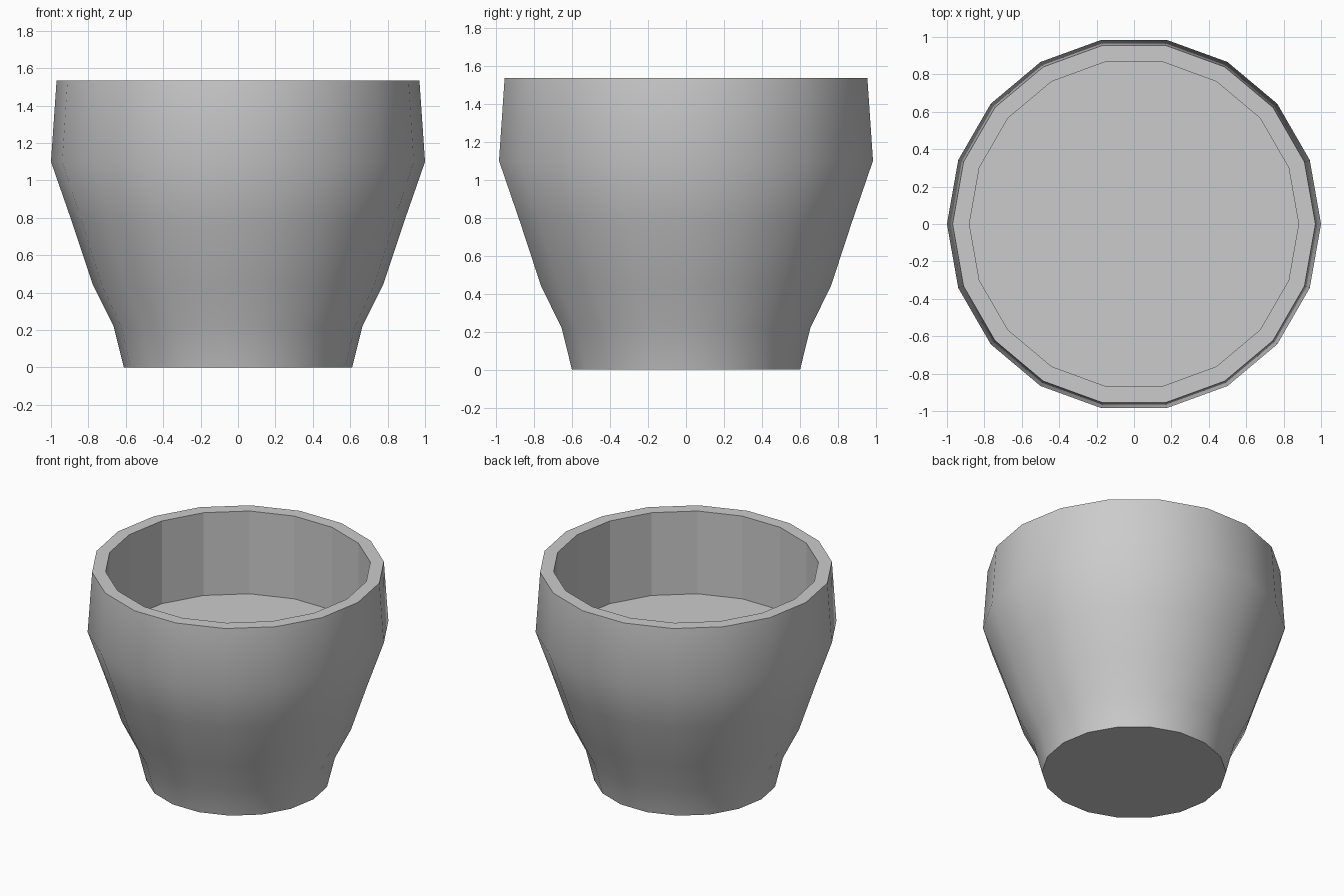
import bpy, bmesh
from math import cos, sin, tau

if "Cube" in bpy.data.objects:
    bpy.data.objects.remove(bpy.data.objects["Cube"])

SIDES = 18
# (radius, z) from the base up the outside, over the rim and down the inside
PROFILE = [(0.61, 0), (0.665, 0.22), (0.775, 0.44), (0.885, 0.77),
           (1.0, 1.1), (0.97, 1.535), (0.88, 1.535), (0.88, 0.93)]
OUTER_BANDS = 5

bm = bmesh.new()


def ring(r, z):
    return [bm.verts.new((r * cos(tau * i / SIDES), r * sin(tau * i / SIDES), z))
            for i in range(SIDES)]


# Walls: smooth outside, faceted rim and inside
rings = [ring(r, z) for r, z in PROFILE]
for band, (a, b) in enumerate(zip(rings, rings[1:])):
    for i in range(SIDES):
        j = (i + 1) % SIDES
        face = bm.faces.new((a[i], a[j], b[j], b[i]))
        face.smooth = band < OUTER_BANDS

# Flat base and inner floor
bm.faces.new(rings[0][::-1])
bm.faces.new(rings[-1])

# Crisp edges wherever a flat face meets
for e in bm.edges:
    e.smooth = all(f.smooth for f in e.link_faces)

mesh = bpy.data.meshes.new("pot")
bm.to_mesh(mesh)
bm.free()
pot = bpy.data.objects.new("pot", mesh)
bpy.context.collection.objects.link(pot)
